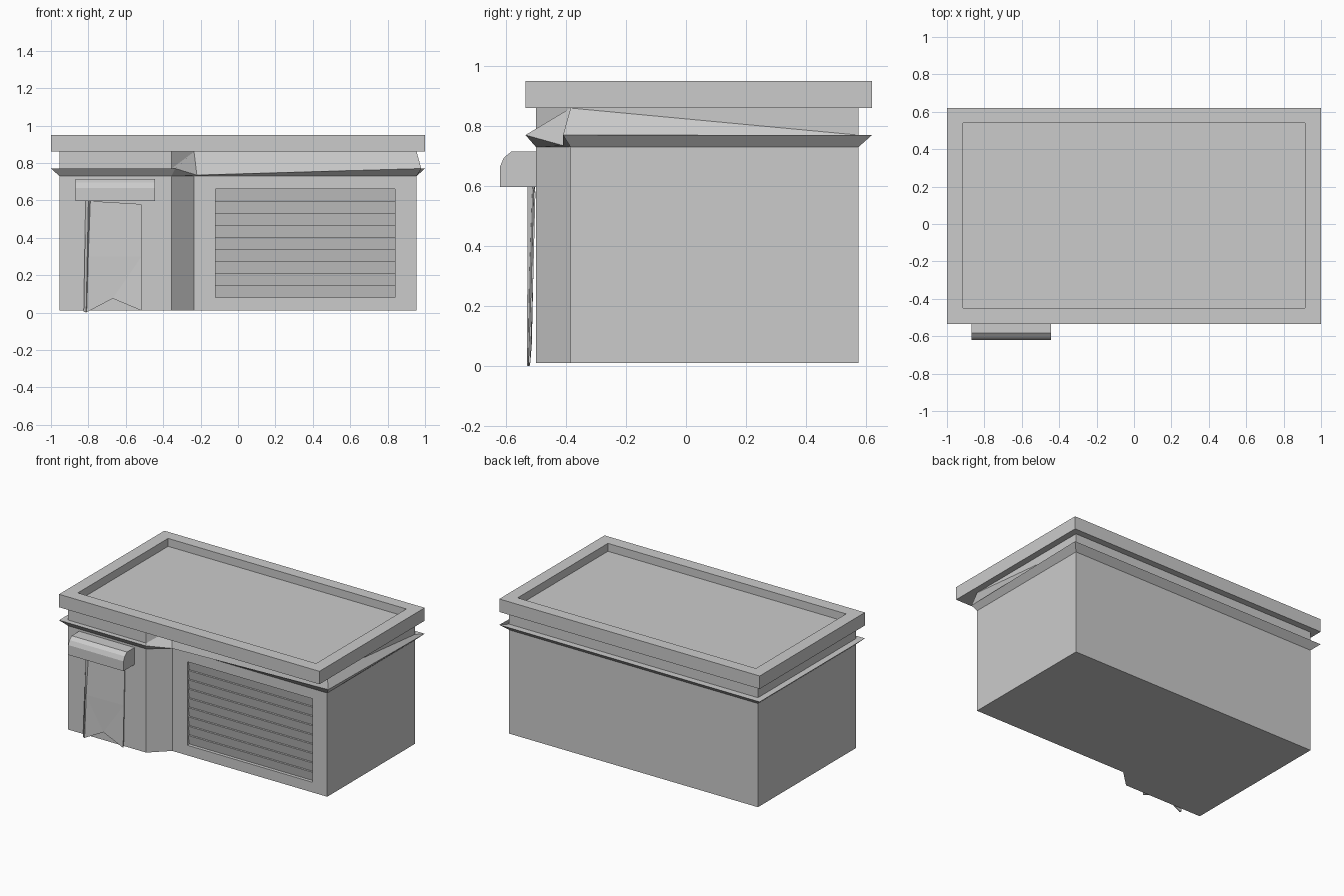
import bpy, bmesh

old = bpy.data.objects.get("Cube")
if old:
    bpy.data.objects.remove(old, do_unlink=True)

grey = bpy.data.materials.new("light_grey")
grey.use_nodes = True
grey.diffuse_color = (0.6, 0.6, 0.6, 1)
grey.node_tree.nodes["Principled BSDF"].inputs["Base Color"].default_value = (0.6, 0.6, 0.6, 1)


def finish(name, bm, recalc=True):
    bmesh.ops.remove_doubles(bm, verts=bm.verts, dist=1e-5)
    if recalc:
        bmesh.ops.recalc_face_normals(bm, faces=bm.faces)
    mesh = bpy.data.meshes.new(name)
    bm.to_mesh(mesh)
    bm.free()
    mesh.materials.append(grey)
    obj = bpy.data.objects.new(name, mesh)
    bpy.context.collection.objects.link(obj)
    return obj


def face(bm, pts):
    return bm.faces.new([bm.verts.new(p) for p in pts])


def bridge(bm, a, b, closed=True):
    """Join two rows of points with quads."""
    n = len(a)
    for i in range(n if closed else n - 1):
        j = (i + 1) % n
        face(bm, [a[i], a[j], b[j], b[i]])


def rect(x0, x1, y0, y1, z):
    return [(x0, y0, z), (x1, y0, z), (x1, y1, z), (x0, y1, z)]


def rect_xz(x0, x1, z0, z1, y):
    return [(x0, y, z0), (x1, y, z0), (x1, y, z1), (x0, y, z1)]


# Building shell: stepped footprint with a framed shutter opening
Z0, Z1, STEP = 0.01, 0.86, -0.385
foot = [(-0.955, -0.5), (-0.355, -0.5), (-0.235, STEP),
        (0.955, STEP), (0.955, 0.575), (-0.955, 0.575)]
GX0, GX1, GZ0, GZ1, DEPTH = -0.12, 0.84, 0.08, 0.66, 0.03
bm = bmesh.new()
low = [(x, y, Z0) for x, y in foot]
high = [(x, y, Z1) for x, y in foot]
face(bm, low)
face(bm, high)
for i in range(6):
    j = (i + 1) % 6
    if i == 2:
        hole = rect_xz(GX0, GX1, GZ0, GZ1, STEP)
        back = rect_xz(GX0, GX1, GZ0, GZ1, STEP + DEPTH)
        bridge(bm, rect_xz(-0.235, 0.955, Z0, Z1, STEP), hole)
        bridge(bm, hole, back)
        face(bm, back)
    else:
        face(bm, [low[i], low[j], high[j], high[i]])
finish("building_shell", bm)

# Shutter: nine slats, each leaning in towards its lower edge
bm = bmesh.new()
count = 9
pitch = (GZ1 - GZ0) / count
profile = []
for i in range(count):
    top = GZ1 - i * pitch
    profile += [(STEP + 0.010, top), (STEP + 0.023, top - pitch)]
bridge(bm, [(GX1, y, z) for y, z in profile],
       [(GX0, y, z) for y, z in profile], closed=False)
bm.normal_update()
for f in bm.faces:
    if f.normal.y > 0.01 or f.normal.z > 0.9 and f.normal.y > 0:
        f.normal_flip()
finish("shutter_slats", bm)

# Ledge: wedge ring with a tapering front stretch
tips = [(-1, -0.535, 0.77), (-0.335, -0.535, 0.77), (-0.22, -0.41, 0.735),
        (0.98, -0.41, 0.77), (1, 0.62, 0.77), (-1, 0.62, 0.77)]
tops = [0.77, 0.77, 0.86, 0.86, 0.77, 0.77]
bm = bmesh.new()
under = [(x, y, 0.73) for x, y in foot]
upper = [(x, y, z) for (x, y), z in zip(foot, tops)]
bridge(bm, under, tips)
bridge(bm, tips, upper)
bridge(bm, upper, under)
finish("ledge", bm)

# Roof slab with a sunken deck
bm = bmesh.new()
outer = (-1, 1, -0.535, 0.62)
inner = (-0.915, 0.915, -0.45, 0.54)
rings = [rect(*outer, 0.86), rect(*outer, 0.95), rect(*inner, 0.95), rect(*inner, 0.895)]
for a, b in zip(rings, rings[1:]):
    bridge(bm, a, b)
face(bm, rings[0])
face(bm, rings[-1])
finish("roof_slab", bm)

# Canopy over the entrance, rounded at the front
side = [(-0.5, 0.597), (-0.62, 0.597), (-0.62, 0.665), (-0.607, 0.695),
        (-0.582, 0.715), (-0.5, 0.715)]
bm = bmesh.new()
ends = [[(x, y, z) for y, z in side] for x in (-0.87, -0.445)]
bridge(bm, *ends)
for e in ends:
    face(bm, e)
finish("entrance_canopy", bm)

# Hanging cloth with a notched hem
bm = bmesh.new()
front = [(-0.80, -0.512, 0.597), (-0.805, -0.522, 0.3), (-0.812, -0.527, 0.0),
         (-0.67, -0.520, 0.075), (-0.515, -0.525, 0.01), (-0.515, -0.515, 0.3),
         (-0.515, -0.508, 0.58)]
rear = [(x, y + 0.006, z) for x, y, z in front]
for row in (front, rear):
    # split into an upper and a lower half
    face(bm, [row[0], row[1], row[5], row[6]])
    face(bm, [row[1], row[2], row[3]])
    face(bm, [row[1], row[3], row[5]])
    face(bm, [row[3], row[4], row[5]])
bridge(bm, front, rear)
finish("entrance_cloth", bm)

# Folded edge along one side of the cloth
bm = bmesh.new()
fold_top = [(-0.815, -0.503, 0.597), (-0.80, -0.528, 0.597), (-0.785, -0.505, 0.597)]
fold_low = [(-0.825, -0.522, 0.005), (-0.812, -0.530, 0.0), (-0.805, -0.522, 0.01)]
bridge(bm, fold_top, fold_low)
face(bm, fold_top)
face(bm, fold_low)
finish("cloth_fold", bm)
